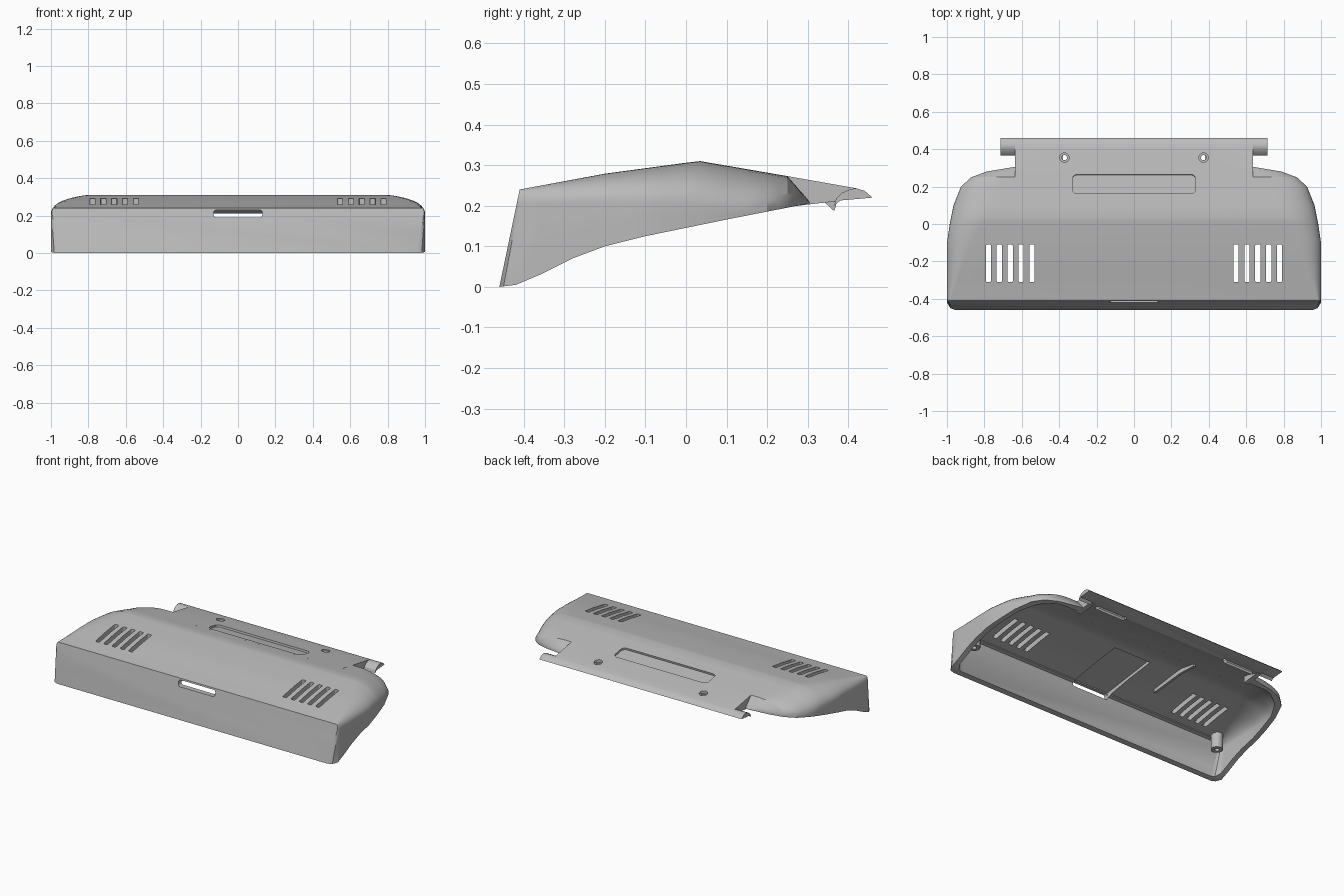
import bpy, bmesh, math
from mathutils import Matrix

if "Cube" in bpy.data.objects:
    bpy.data.objects.remove(bpy.data.objects["Cube"])

grey = bpy.data.materials.new("plain grey plastic")
grey.use_nodes = True
grey.diffuse_color = (0.5, 0.5, 0.5, 1)
grey.node_tree.nodes["Principled BSDF"].inputs["Base Color"].default_value = (0.5, 0.5, 0.5, 1)

WALL = 0.033
SLOPE = -0.172  # tilt of the rear deck

# Side profile curves as (y, value) keys
TOP = [(-0.46, 0.237), (-0.41, 0.24), (-0.2, 0.279), (0, 0.306), (0.035, 0.31), (0.25, 0.273), (0.305, 0.21)]
BOTTOM = [(-0.46, 0), (-0.42, 0.005), (-0.36, 0.03), (-0.28, 0.07), (-0.2, 0.1), (-0.1, 0.125), (0.1, 0.166), (0.305, 0.206)]
WIDTH = [(-0.46, 1), (-0.1, 1), (0, 0.985), (0.1, 0.965), (0.2, 0.925), (0.25, 0.87), (0.28, 0.79), (0.305, 0.64)]
SHOULDER = [(-0.41, 0.015), (-0.06, 0.15), (0.05, 0.2), (0.25, 0.19), (0.305, 0.05)]


def at(keys, y):
    if y <= keys[0][0]:
        return keys[0][1]
    for (a, u), (b, v) in zip(keys, keys[1:]):
        if y <= b:
            return u + (v - u) * (y - a) / (b - a)
    return keys[-1][1]


def new_object(name, bm):
    bmesh.ops.recalc_face_normals(bm, faces=bm.faces)
    mesh = bpy.data.meshes.new(name)
    bm.to_mesh(mesh)
    bm.free()
    mesh.materials.append(grey)
    ob = bpy.data.objects.new(name, mesh)
    bpy.context.collection.objects.link(ob)
    return ob


def section(y, lean, round_off, inset):
    """One closed cross-section; lean tilts it back, round_off softens the front corner."""
    w, top, low = at(WIDTH, y) - inset, at(TOP, y + lean) - inset, at(BOTTOM, y)
    low -= 2 * inset
    rx = at(SHOULDER, y + lean)
    rz = min(0.03 + rx * 0.4, 0.9 * (top - low))
    half = [(w, low), (w, low + 0.5 * (top - rz - low))]
    for i in range(11):
        a = math.pi / 2 * i / 10
        half.append((w - rx + rx * math.cos(a), top - rz + rz * math.sin(a)))
    pts = half + [(-x, z) for x, z in reversed(half)]
    ring = []
    for x, z in pts:
        k = max(0, 1 - z / 0.24)
        ring.append((x - math.copysign(round_off * k, x), y + lean * min(z / 0.24, 1.0) + inset * (lean > 0), z))
    return ring


def loft(name, inset, last):
    stations = [(-0.46, 0.05, 0.045), (-0.45, 0.045, 0.018), (-0.42, 0.03, 0)]
    stations += [(y, 0, 0) for y in (-0.36, -0.32, -0.28, -0.24, -0.2, -0.15, -0.1, -0.06, 0, 0.015, 0.035,
                                     0.1, 0.15, 0.2, 0.23, 0.25, 0.265, 0.28, 0.295, 0.305) if y <= last]
    bm = bmesh.new()
    rings = [[bm.verts.new(p) for p in section(*s, inset)] for s in stations]
    for a, b in zip(rings, rings[1:]):
        for i in range(len(a)):
            j = (i + 1) % len(a)
            bm.faces.new((a[i], a[j], b[j], b[i]))
    bm.faces.new(rings[0])
    bm.faces.new(rings[-1])
    return new_object(name, bm)


def block(name, size, centre, radius=0, turn=0):
    """Box with rounded upright edges, turned about x."""
    bm = bmesh.new()
    bmesh.ops.create_cube(bm, size=1, matrix=Matrix.Diagonal((*size, 1)))
    if radius:
        upright = [e for e in bm.edges if abs(e.verts[0].co.z - e.verts[1].co.z) > 1e-5]
        bmesh.ops.bevel(bm, geom=upright, offset=radius, segments=5, profile=0.5, affect='EDGES')
    bm.transform(Matrix.Translation(centre) @ Matrix.Rotation(turn, 4, 'X'))
    return new_object(name, bm)


def cone(name, r_low, r_top, depth, centre):
    bm = bmesh.new()
    bmesh.ops.create_cone(bm, cap_ends=True, segments=24, radius1=r_low, radius2=r_top, depth=depth,
                          matrix=Matrix.Translation(centre))
    return new_object(name, bm)


def prism(name, profile, x0, x1):
    """Side profile of (y, z) points extruded from x0 to x1."""
    bm = bmesh.new()
    ends = [[bm.verts.new((x, y, z)) for y, z in profile] for x in (x0, x1)]
    n = len(profile)
    for i in range(n):
        j = (i + 1) % n
        bm.faces.new((ends[0][i], ends[0][j], ends[1][j], ends[1][i]))
    for e in ends:
        bm.faces.new(e)
    return new_object(name, bm)


def carve(ob, cutters):
    for c in cutters:
        m = ob.modifiers.new("cut", 'BOOLEAN')
        m.operation, m.solver, m.object = 'DIFFERENCE', 'EXACT', c
    bpy.context.view_layer.update()
    mesh = bpy.data.meshes.new_from_object(ob.evaluated_get(bpy.context.evaluated_depsgraph_get()))
    ob.modifiers.clear()
    ob.data = mesh
    for c in cutters:
        bpy.data.objects.remove(c)


# Hollow shell, opened at the rear for the deck
shell = loft("shell", 0, 1)
cuts = [loft("hollow", WALL, 0.27), block("deck_gap", (1.27, 0.5, 1), (0, 0.39, 0.2))]
# Vent slots
for side in (-1, 1):
    for i in range(5):
        cuts.append(block("vent", (0.028, 0.2, 0.3), (side * (0.546 + 0.058 * i), -0.21, 0.26), 0.006))
# Front slot and the shallow pocket behind it
cuts.append(block("front_slot", (0.26, 0.04, 0.16), (0, -0.41, 0.21), 0.015, math.pi / 2))
cuts.append(block("pocket", (0.26, 0.38, 0.06), (0, -0.2, 0.235), 0, 0.14))
carve(shell, cuts)

# Rear deck with its label recess and screw holes
deck = prism("rear_deck", [(0.14, 0.292), (0.25, 0.273), (0.42, 0.243), (0.44, 0.237), (0.46, 0.22),
                           (0.36, 0.212), (0.3, 0.231), (0.14, 0.259)], -0.635, 0.635)
cuts = [block("recess", (0.66, 0.103, 0.04), (0, 0.215, 0.287), 0.025, SLOPE)]
for side in (-1, 1):
    cuts.append(cone("screw_hole", 0.014, 0.014, 0.2, (side * 0.372, 0.355, 0.23)))
    cuts.append(cone("screw_seat", 0.025, 0.025, 0.04, (side * 0.372, 0.355, 0.261)))
carve(deck, cuts)

parts = [shell, deck]
for side, word in ((-1, "right"), (1, "left")):
    # Hinge ends, deck cheeks, hooks and screw posts
    hinge = [(0.365, 0.2), (0.37, 0.217), (0.385, 0.232), (0.405, 0.241), (0.42, 0.243),
             (0.44, 0.237), (0.46, 0.22), (0.38, 0.213)]
    parts.append(prism(word + "_hinge_end", hinge, side * 0.63, side * 0.715))
    cheek = [(0.25, 0.272), (0.37, 0.251), (0.37, 0.211), (0.25, 0.197)]
    parts.append(prism(word + "_deck_cheek", cheek, side * 0.605, side * 0.635))
    hook = [(0.335, 0.222), (0.34, 0.21), (0.365, 0.187), (0.37, 0.2), (0.365, 0.215)]
    parts.append(prism(word + "_hook", hook, side * 0.38, side * 0.57))
    post = cone(word + "_screw_post", 0.035, 0.035, 0.1, (side * 0.9, -0.34, 0.18))
    carve(post, [cone("post_hole", 0.014, 0.014, 0.06, (side * 0.9, -0.34, 0.13))])
    parts.append(post)

# Thin stiffening rib under the top
parts.append(prism("underside_rib", [(-0.2, 0.25), (0.03, 0.28), (0.15, 0.262), (0.15, 0.245),
                                     (0.03, 0.25), (-0.2, 0.225)], -0.33, -0.315))

for ob in bpy.context.selected_objects:
    ob.select_set(False)
for ob in parts:
    ob.select_set(True)
bpy.context.view_layer.objects.active = shell
bpy.ops.object.shade_smooth_by_angle(angle=math.radians(25))
